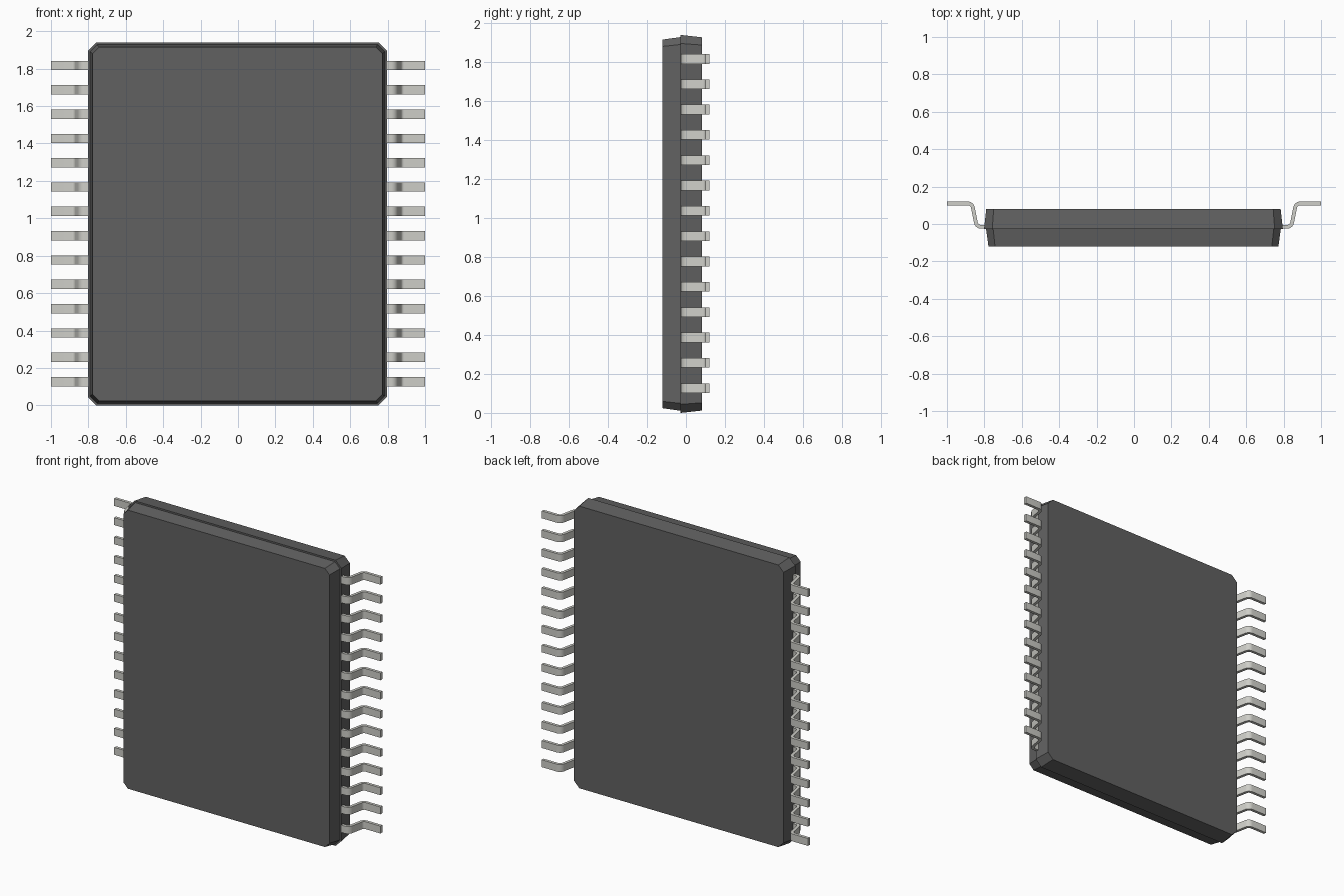
import bpy, bmesh, math
from mathutils import Vector

if "Cube" in bpy.data.objects:
    bpy.data.objects.remove(bpy.data.objects["Cube"])

H = 1.94            # body height
CX = -0.003         # body centre in x
PINS, PITCH, PIN_Z, PIN_W = 14, 0.13, 0.127, 0.05


def material(name, rgb):
    m = bpy.data.materials.new(name)
    m.diffuse_color = (*rgb, 1)
    m.use_nodes = True
    m.node_tree.nodes["Principled BSDF"].inputs["Base Color"].default_value = m.diffuse_color
    return m


def add_object(name, bm, mat):
    bmesh.ops.recalc_face_normals(bm, faces=bm.faces)
    me = bpy.data.meshes.new(name)
    bm.to_mesh(me)
    bm.free()
    me.materials.append(mat)
    ob = bpy.data.objects.new(name, me)
    bpy.context.collection.objects.link(ob)
    return ob


def octagon(bm, hx, hz, c, y):
    """Rectangle with cut corners at depth y."""
    pts = [(hx, hz - c), (hx - c, hz), (c - hx, hz), (-hx, hz - c),
           (-hx, c - hz), (c - hx, -hz), (hx - c, -hz), (hx, c - hz)]
    return [bm.verts.new((CX + x, y, H / 2 + z)) for x, z in pts]


def fillet(pts, r, steps):
    """Round the inner corners of a 2D path."""
    out = [Vector(pts[0])]
    for a, b, c in zip(pts, pts[1:], pts[2:]):
        a, b, c = Vector(a), Vector(b), Vector(c)
        u, v = (a - b).normalized(), (c - b).normalized()
        half = u.angle(v) / 2
        centre = b + (u + v).normalized() * r / math.sin(half)
        t = r / math.tan(half)
        p, q = b + u * t - centre, b + v * t - centre
        for i in range(steps + 1):
            d = p.lerp(q, i / steps).normalized() * r
            out.append(centre + d)
    out.append(Vector(pts[-1]))
    return out


dark = material("dark_plastic", (0.12, 0.12, 0.12))
metal = material("pin_metal", (0.62, 0.62, 0.58))

# Moulded body: tapered front half, small step at the seam, tapered back half
bm = bmesh.new()
rings = [octagon(bm, *r) for r in (
    (0.775, 0.946, 0.035, -0.12), (0.788, 0.959, 0.038, -0.027),
    (0.799, 0.970, 0.044, -0.027), (0.787, 0.958, 0.040, 0.081))]
for a, b in zip(rings, rings[1:]):
    for i in range(8):
        j = (i + 1) % 8
        bm.faces.new((a[i], a[j], b[j], b[i]))
bm.faces.new(rings[0])
bm.faces.new(rings[-1])
add_object("chip_body", bm, dark)

# Gull-wing pin: bent strip profile in x-y, extruded in z
path = fillet([(0.77, -0.015), (0.841, -0.015), (0.866, 0.11), (1.0, 0.11)], 0.027, 5)
bm = bmesh.new()
sections = []
for i, p in enumerate(path):
    d = (path[min(i + 1, len(path) - 1)] - path[max(i - 1, 0)]).normalized()
    if i in (0, 1, len(path) - 2, len(path) - 1):
        d = Vector((1, 0))
    n = Vector((-d.y, d.x)) * 0.01
    sections.append([bm.verts.new((q.x, q.y, PIN_Z + z)) for q, z in (
        (p + n, -PIN_W / 2), (p + n, PIN_W / 2),
        (p - n, PIN_W / 2), (p - n, -PIN_W / 2))])
for a, b in zip(sections, sections[1:]):
    for i in range(4):
        j = (i + 1) % 4
        bm.faces.new((a[i], a[j], b[j], b[i]))
bm.faces.new(sections[0])
bm.faces.new(sections[-1])
pins = add_object("pins", bm, metal)

# Repeat up the side, then mirror to the other side
arr = pins.modifiers.new("row", 'ARRAY')
arr.count = PINS
arr.use_relative_offset = False
arr.use_constant_offset = True
arr.constant_offset_displace = (0, 0, PITCH)
pins.modifiers.new("both_sides", 'MIRROR').use_axis[0] = True

bpy.ops.object.select_all(action='DESELECT')
pins.select_set(True)
bpy.context.view_layer.objects.active = pins
bpy.ops.object.shade_smooth_by_angle(angle=math.radians(40))
